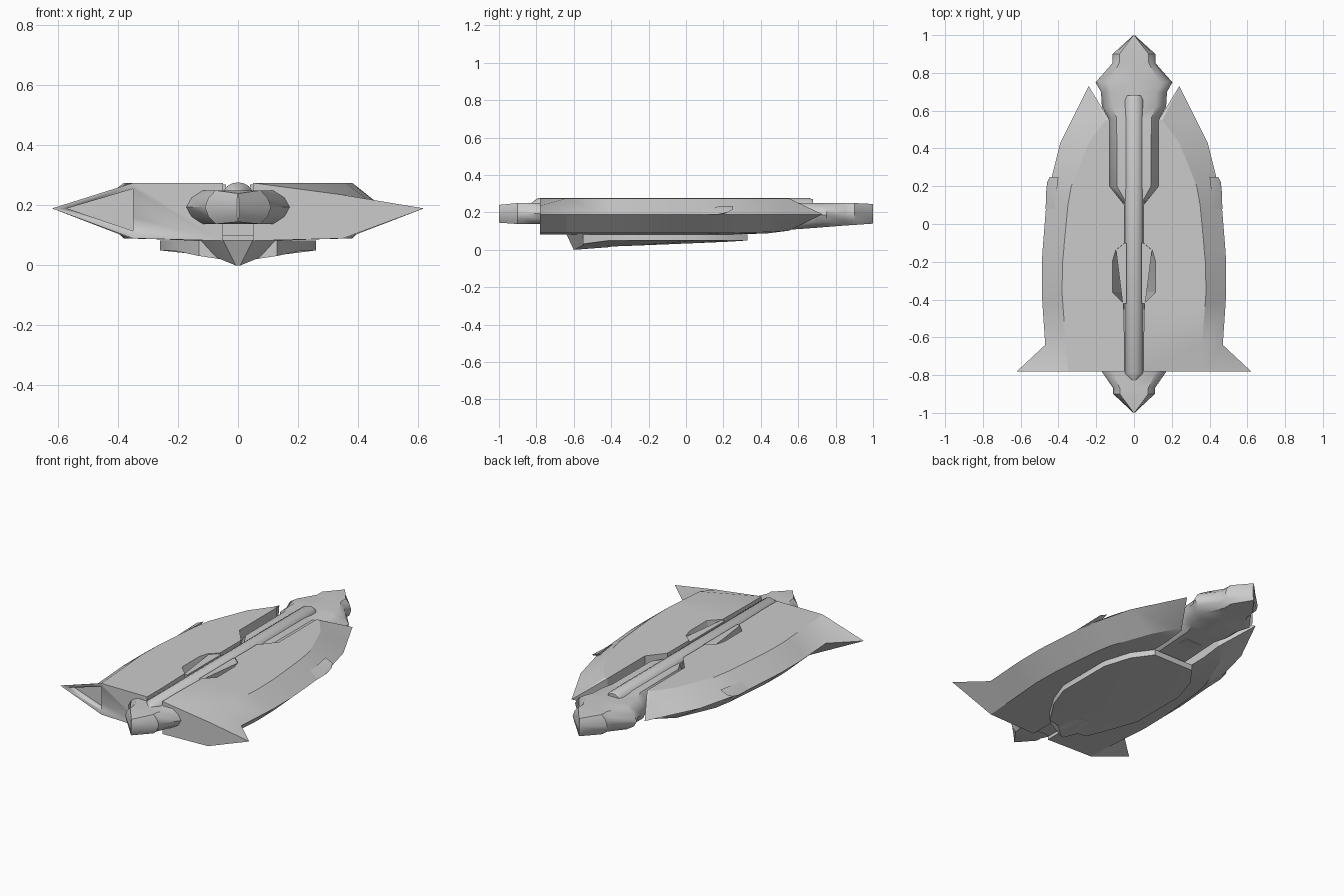
import bpy, bmesh, math

if "Cube" in bpy.data.objects:
    bpy.data.objects.remove(bpy.data.objects["Cube"])

GREY = bpy.data.materials.new("hull_grey")
GREY.diffuse_color = (0.6, 0.6, 0.6, 1)
GREY.use_nodes = True
GREY.node_tree.nodes["Principled BSDF"].inputs["Base Color"].default_value = GREY.diffuse_color


def make(name, verts, faces=None, angle=30):
    """Mesh from points; convex skin when no faces are given."""
    bm = bmesh.new()
    vs = [bm.verts.new(v) for v in verts]
    if faces is None:
        bmesh.ops.convex_hull(bm, input=vs)
    else:
        for f in faces:
            bm.faces.new([vs[i] for i in f])
    bmesh.ops.remove_doubles(bm, verts=bm.verts, dist=0.0005)
    bmesh.ops.recalc_face_normals(bm, faces=bm.faces)
    me = bpy.data.meshes.new(name)
    bm.to_mesh(me)
    bm.free()
    ob = bpy.data.objects.new(name, me)
    bpy.context.collection.objects.link(ob)
    me.materials.append(GREY)
    bpy.context.view_layer.objects.active = ob
    for o in bpy.context.selected_objects:
        o.select_set(False)
    ob.select_set(True)
    bpy.ops.object.shade_smooth_by_angle(angle=math.radians(angle))
    return ob


def loft(name, rings, angle=30):
    """Skin equal rings of points and cap both ends."""
    n = len(rings[0])
    faces = [(r * n + i, r * n + (i + 1) % n, (r + 1) * n + (i + 1) % n, (r + 1) * n + i)
             for r in range(len(rings) - 1) for i in range(n)]
    faces += [tuple(range(n)), tuple(range((len(rings) - 1) * n, len(rings) * n))]
    return make(name, [p for r in rings for p in r], faces, angle)


# Hull halves: y, inner top x, inner bottom x, deck edge x, rim x, top z, bottom z
HULL = [(-0.78, .05, .05, .35, .62, .275, .09), (-0.64, .05, .05, .36, .47, .275, .09),
        (-0.42, .055, .05, .377, .485, .275, .09), (-0.36, .115, .05, .381, .488, .275, .09),
        (-0.20, .115, .05, .378, .488, .275, .09), (-0.14, .098, .05, .372, .484, .275, .09),
        (-0.10, .05, .05, .369, .481, .275, .09), (0.10, .05, .05, .35, .465, .275, .09),
        (0.20, .13, .13, .332, .448, .275, .09), (0.43, .13, .13, .24, .39, .275, .095),
        (0.55, .13, .13, .15, .33, .275, .11), (0.73, .24, .24, .24, .24, .19, .19)]


def hull_half(name, s):
    rings = []
    for y, it, ib, d, r, zt, zb in HULL:
        edge = .235 if s > 0 and y == -0.78 else zt
        rings.append([(s * it, y, zt), (s * d, y, edge), (s * r, y, .19),
                      (s * d, y, zb), (s * ib, y, max(zb - .008, .08))])
    rings[-1] = [(s * .24, .73, .19)] * 5
    n = 5
    # the rear ring collapses to a point, so cap it with triangles only
    verts = [p for q in rings[:-1] for p in q] + [rings[-1][0]]
    last = len(verts) - 1
    m = len(rings) - 1
    faces = [(k * n + i, k * n + (i + 1) % n, (k + 1) * n + (i + 1) % n, (k + 1) * n + i)
             for k in range(m - 1) for i in range(n)]
    faces += [((m - 1) * n + i, (m - 1) * n + (i + 1) % n, last) for i in range(n)]
    faces.append(tuple(range(n)))
    return make(name, verts, faces, 20)


right_hull = hull_half("right_hull", 1)
left_hull = hull_half("left_hull", -1)

# Recess in the front of the left wing tip
cutter = make("wing_recess_cutter", [(x, y, z) for y in (-.85, -.745)
              for x, z in ((-.57, .19), (-.35, .255), (-.35, .115))])
cutter.hide_render = True
cutter.hide_set(True)
cut = left_hull.modifiers.new("recess", 'BOOLEAN')
cut.operation = 'DIFFERENCE'
cut.object = cutter
cut.solver = 'EXACT'


# Pods: chamfered sections given as y, half width, bottom z, top z
def pod(name, stations):
    rings = []
    for y, w, zb, zt in stations:
        c, h = w * .68, (zt - zb) * .22
        half = [(0, zt), (c, zt), (w * .9, zt - h), (w, (zt + zb) / 2), (w * .9, zb + h), (c, zb)]
        ring = half + [(0, zb)] + [(-x, z) for x, z in half[:0:-1]]
        rings.append([(x, y, z) for x, z in ring])
    loft(name, rings, 40)


pod("nose_pod", [(-1, .003, .145, .24), (-.9, .11, .138, .25), (-.87, .11, .138, .25),
                 (-.78, .172, .138, .25), (-.70, .165, .138, .25)])
pod("tail_pod", [(.10, .05, .08, .25), (.20, .132, .085, .255), (.56, .135, .108, .255),
                 (.62, .17, .112, .25), (.70, .175, .118, .25), (.75, .203, .122, .25),
                 (.85, .115, .13, .25), (.90, .113, .133, .25), (1, .003, .14, .245)])

# Spine tube along the deck, with pointed nose
rings = []
for y, k in ((-.85, .02), (-.79, 1), (.66, 1), (.68, .8)):
    rings.append([(.05 * k * math.cos(a), y, .235 + .042 * k * math.sin(a))
                  for a in (math.tau * i / 16 for i in range(16))])
loft("spine_tube", rings, 40)

# Core joining both hull halves
make("core", [(x, y, z) for x in (-.052, .052) for y in (-.77, .5) for z in (.1, .25)])
make("lower_core", [(x, y, z) for x in (-.052, .052) for y in (-.62, .3) for z in (.07, .12)])

for s, side in ((1, "right"), (-1, "left")):
    # Tapered blade beside the spine
    make(side + "_spine_blade", [(s * x, y, z) for z in (.2, .27) for x, y in
         ((.04, -.10), (.055, -.10), (.095, -.14), (.06, -.42), (.04, -.42))])
    # Small blister on the hull rim
    make(side + "_rim_blister", [(s * .445, .25, .215), (s * .46, .22, .20), (s * .465, .17, .19),
         (s * .468, .08, .19), (s * .40, .25, .235), (s * .42, .08, .225), (s * .42, .17, .18)])

# Belly plate with shallow keel: y, half width, keel z
loft("belly_plate", [[(0, y, c), (w, y, min(.05, c + .15 * w)), (w, y, .083),
                      (-w, y, .083), (-w, y, min(.05, c + .15 * w))]
     for y, w, c in ((-.55, .13, .012), (-.42, .21, .017), (-.28, .26, .022),
                     (.06, .26, .036), (.22, .21, .043), (.33, .13, .05))], 20)

# Prow strut below the hull
make("prow_strut", [(s * x, y, z) for s in (-1, 1) for x, y, z in
     ((.05, -.64, .085), (.008, -.6, 0), (.15, -.52, .085), (.01, -.4, .015), (.13, -.5, .05))])
